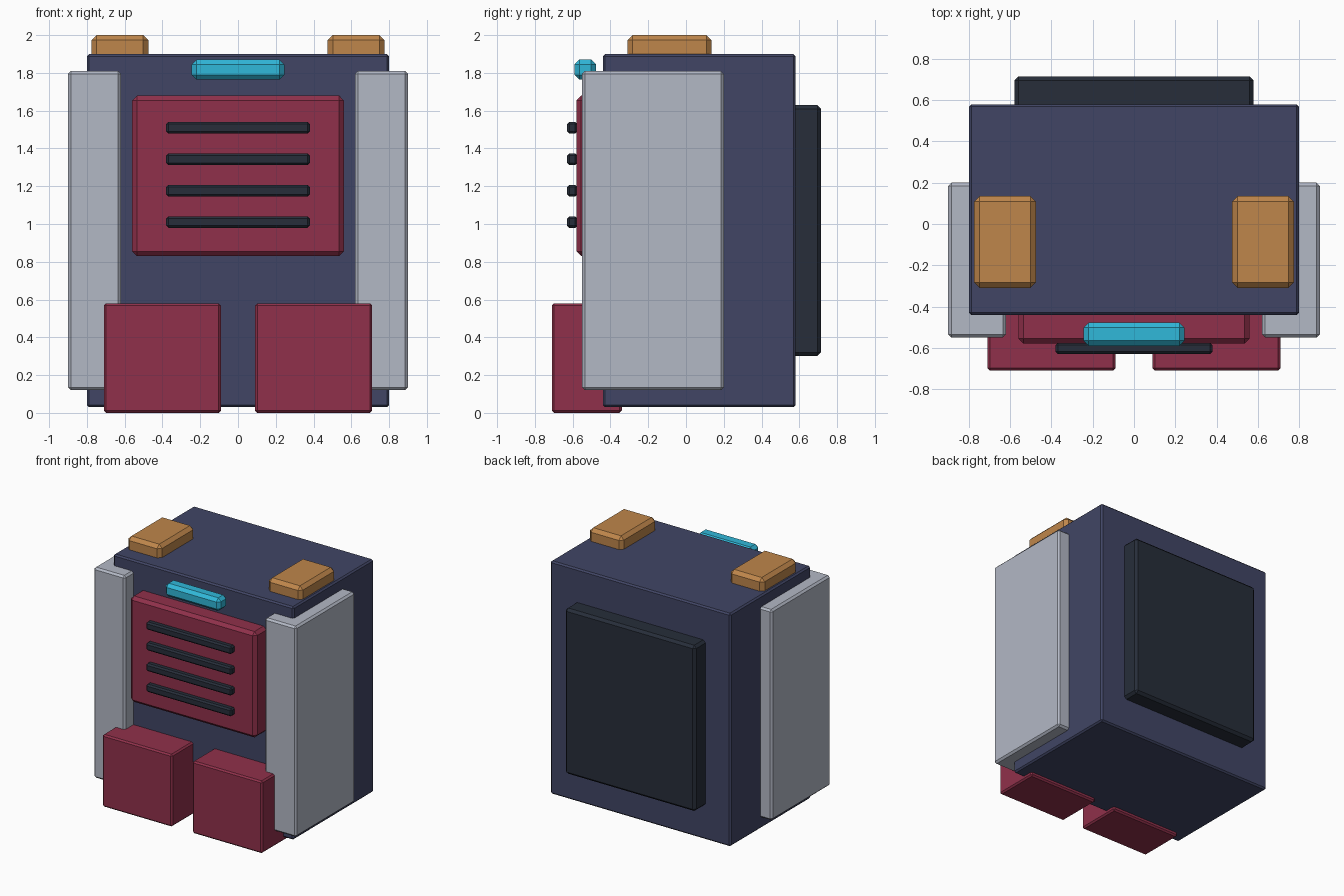
import bpy
import bmesh

if "Cube" in bpy.data.objects:
    bpy.data.objects.remove(bpy.data.objects["Cube"])


def material(name, rgb):
    m = bpy.data.materials.new(name)
    m.diffuse_color = (*rgb, 1)
    m.use_nodes = True
    m.node_tree.nodes["Principled BSDF"].inputs["Base Color"].default_value = m.diffuse_color
    return m


navy = material("navy", (0.052, 0.06, 0.13))
red = material("dark_red", (0.28, 0.03, 0.07))
silver = material("silver", (0.45, 0.48, 0.56))
black = material("charcoal", (0.02, 0.027, 0.042))
orange = material("orange", (0.52, 0.24, 0.07))
cyan = material("cyan", (0.03, 0.48, 0.70))


def box(name, xs, ys, zs, mat, bevel):
    """Chamfered box given by its extents on each axis."""
    spans = (xs, ys, zs)
    bm = bmesh.new()
    bmesh.ops.create_cube(bm, size=1)
    for v in bm.verts:
        v.co = [(a + b) / 2 + c * (b - a) for c, (a, b) in zip(v.co, spans)]
    bmesh.ops.bevel(bm, geom=bm.edges[:], offset=bevel, segments=1,
                    profile=0.5, affect='EDGES')
    mesh = bpy.data.meshes.new(name)
    bm.to_mesh(mesh)
    bm.free()
    mesh.materials.append(mat)
    ob = bpy.data.objects.new(name, mesh)
    bpy.context.collection.objects.link(ob)
    return ob


def pair(name, xs, ys, zs, mat, bevel):
    """Box on the right and its mirror image on the left."""
    box(name + "_right", xs, ys, zs, mat, bevel)
    box(name + "_left", (-xs[1], -xs[0]), ys, zs, mat, bevel)


# Main body
box("body", (-0.80, 0.80), (-0.44, 0.58), (0.03, 1.90), navy, 0.012)

# Back pack panel
box("back_panel", (-0.58, 0.58), (0.50, 0.715), (0.30, 1.63), black, 0.02)

# Chest plate with four vent slats
box("chest_plate", (-0.56, 0.56), (-0.58, -0.40), (0.83, 1.68), red, 0.025)
for i in range(4):
    z = 1.01 + i * 0.1665
    box(f"vent_slat_{i + 1}", (-0.38, 0.38), (-0.63, -0.575),
        (z - 0.031, z + 0.031), black, 0.012)

# Visor light above the chest plate
box("visor", (-0.245, 0.245), (-0.59, -0.477), (1.765, 1.87), cyan, 0.025)

# Side panels, feet and top pads
pair("side_panel", (0.62, 0.90), (-0.55, 0.20), (0.12, 1.81), silver, 0.015)
pair("foot", (0.09, 0.71), (-0.71, -0.34), (0.0, 0.58), red, 0.012)
pair("top_pad", (0.475, 0.775), (-0.31, 0.135), (1.86, 2.0), orange, 0.027)
